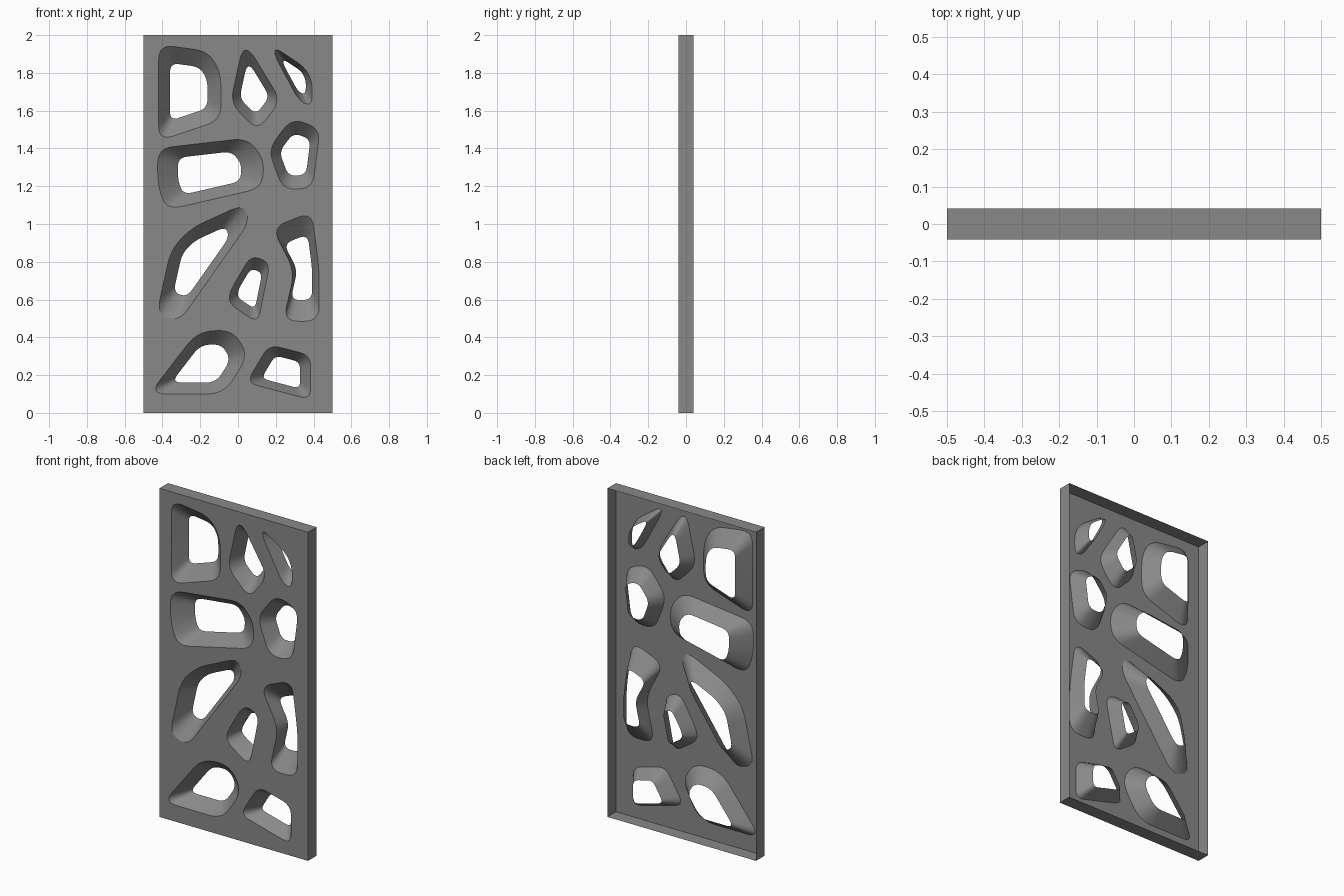
import bpy
import bmesh
import math
from mathutils import Vector

cube = bpy.data.objects.get("Cube")
if cube:
    bpy.data.objects.remove(cube, do_unlink=True)

HALF_WIDTH, HEIGHT, HALF_DEPTH = 0.5, 2.0, 0.041
FRONT, BACK = -HALF_DEPTH, HALF_DEPTH
INNER_SCALE = 0.6      # rear hole size relative to the front hole
CORNER_STEPS = 8

grey = bpy.data.materials.new("matte_grey")
grey.use_nodes = True
colour = (0.25, 0.25, 0.25, 1.0)
grey.diffuse_color = colour
grey.node_tree.nodes["Principled BSDF"].inputs["Base Color"].default_value = colour

# Each opening: corner rounding length, then its corners as (x, z)
OPENINGS = {
    "upper_right_window": (0.08, [(-.42, 1.95), (-.16, 1.915), (-.09, 1.8), (-.09, 1.55), (-.42, 1.44)]),
    "teardrop": (0.07, [(.02, 1.92), (.065, 1.92), (.225, 1.655), (.105, 1.495), (-.04, 1.64)]),
    "upper_left_sliver": (0.06, [(.195, 1.935), (.36, 1.825), (.395, 1.74), (.39, 1.625),
                                 (.325, 1.65), (.195, 1.89)]),
    "wide_window": (0.08, [(-.425, 1.4), (.05, 1.455), (.14, 1.34), (.125, 1.19),
                           (-.375, 1.075), (-.425, 1.2)]),
    "pentagon": (0.07, [(.285, 1.56), (.435, 1.505), (.395, 1.19), (.24, 1.18), (.16, 1.395)]),
    "slanted_window": (0.08, [(-.43, .525), (-.355, .865), (-.245, .98), (.03, 1.105),
                              (.06, 1.01), (-.31, .485)]),
    "small_middle": (0.06, [(.07, .835), (.17, .795), (.105, .475), (-.05, .58), (-.04, .65)]),
    "bent_window": (0.08, [(.18, .98), (.39, 1.065), (.43, .76), (.43, .485), (.24, .485), (.3, .75)]),
    "lower_right_window": (0.09, [(-.47, .1), (-.215, .43), (-.03, .44), (.055, .305), (-.075, .1)]),
    "lower_left_window": (0.06, [(.165, .362), (.385, .305), (.385, .07), (.045, .16)]),
}


def rounded(corners, radius):
    """Closed outline with every corner rounded by a quadratic curve."""
    pts = [Vector(c) for c in corners]
    outline = []
    for i, p in enumerate(pts):
        ends = []
        for q in (pts[i - 1], pts[(i + 1) % len(pts)]):
            d = q - p
            ends.append(p + d.normalized() * min(radius, 0.45 * d.length))
        for k in range(CORNER_STEPS + 1):
            t = k / CORNER_STEPS
            outline.append(ends[0] * (1 - t) ** 2 + p * 2 * t * (1 - t) + ends[1] * t * t)
    return outline


def centroid(outline):
    area, total = 0.0, Vector((0, 0))
    for i, p in enumerate(outline):
        q = outline[i - 1]
        cross = q.x * p.y - p.x * q.y
        area += cross
        total += (p + q) * cross
    return total / (3 * area)


def ring(bm, outline, y):
    return [bm.verts.new((p.x, y, p.y)) for p in outline]


def bridge(bm, a, b):
    for i in range(len(a)):
        bm.faces.new((a[i - 1], a[i], b[i], b[i - 1]))


def finish(bm, name):
    mesh = bpy.data.meshes.new(name)
    bm.to_mesh(mesh)
    bm.free()
    mesh.materials.append(grey)
    obj = bpy.data.objects.new(name, mesh)
    bpy.context.collection.objects.link(obj)
    bpy.ops.object.select_all(action='DESELECT')
    obj.select_set(True)
    bpy.context.view_layer.objects.active = obj
    bpy.ops.object.shade_smooth_by_angle(angle=math.radians(30))


border = [Vector(c) for c in ((-HALF_WIDTH, 0), (HALF_WIDTH, 0),
                              (HALF_WIDTH, HEIGHT), (-HALF_WIDTH, HEIGHT))]
outlines = {name: rounded(corners, r) for name, (r, corners) in OPENINGS.items()}

# Front sheet pierced by the openings
bm = bmesh.new()
for outline in [border, *outlines.values()]:
    verts = ring(bm, outline, FRONT)
    for i in range(len(verts)):
        bm.edges.new((verts[i - 1], verts[i]))
bmesh.ops.triangle_fill(bm, use_beauty=True, use_dissolve=False,
                        edges=bm.edges[:], normal=(0, -1, 0))
for face in bm.faces:
    face.normal_update()
    if face.normal.y > 0:
        face.normal_flip()
finish(bm, "front_sheet")

# Edge frame, open at the back
bm = bmesh.new()
bridge(bm, ring(bm, border, BACK), ring(bm, border, FRONT))
finish(bm, "edge_frame")

# Tapered wall from each front opening to its smaller rear hole
for name, outline in outlines.items():
    c = centroid(outline)
    bm = bmesh.new()
    inner = [c + (p - c) * INNER_SCALE for p in outline]
    bridge(bm, ring(bm, outline, FRONT), ring(bm, inner, BACK))
    finish(bm, name + "_funnel")
